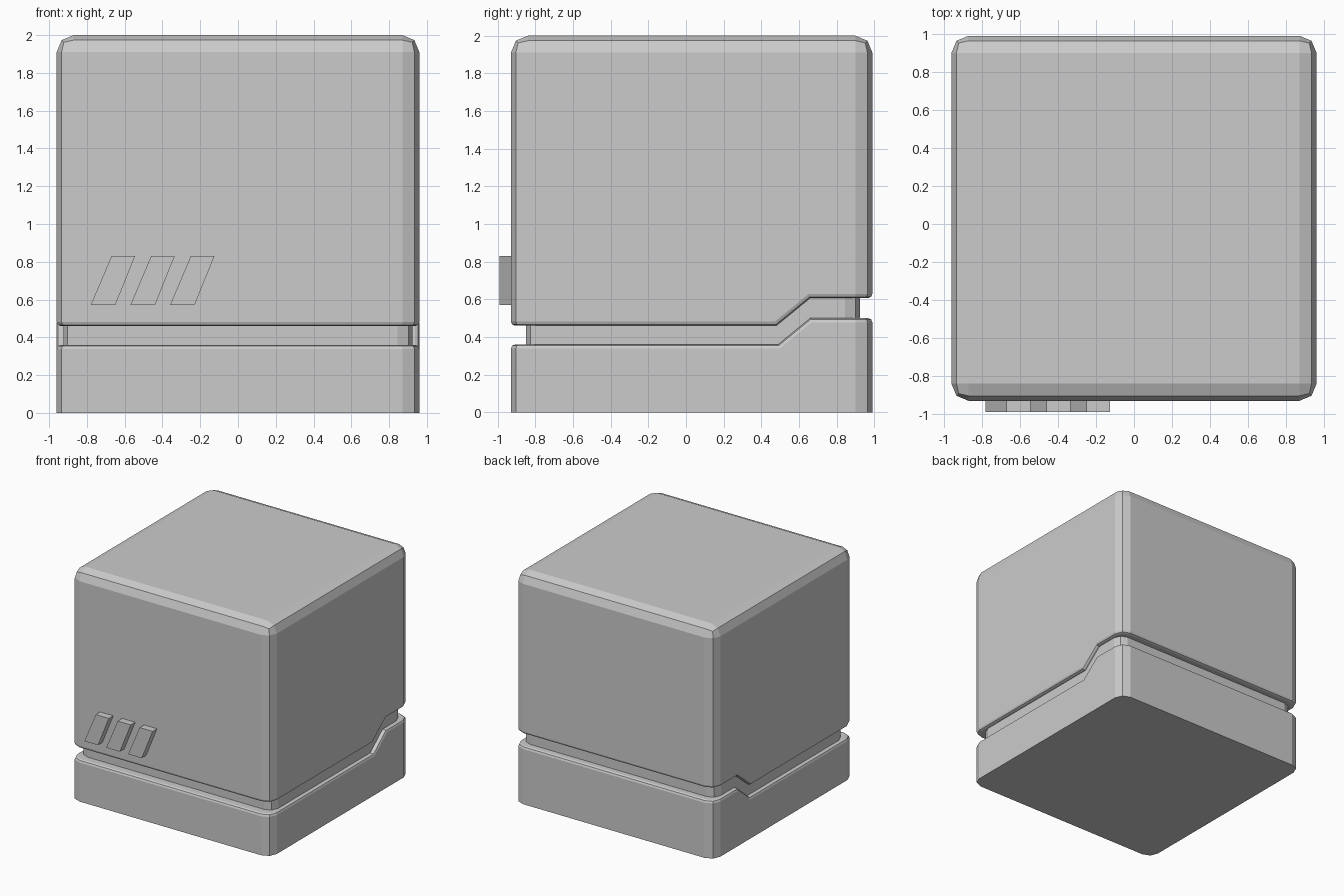
import bpy, bmesh
from mathutils import Vector

if "Cube" in bpy.data.objects:
    bpy.data.objects.remove(bpy.data.objects["Cube"])

X, Y0, Y1 = 0.96, -0.93, 0.99      # half width, front and back of the case


def prism(name, pts, to3d, depth):
    """Extrude a 2D profile along a depth vector; returns object name and bmesh."""
    bm = bmesh.new()
    face = bm.faces.new([bm.verts.new(to3d(p)) for p in pts])
    ext = bmesh.ops.extrude_face_region(bm, geom=[face])
    verts = [g for g in ext["geom"] if isinstance(g, bmesh.types.BMVert)]
    bmesh.ops.translate(bm, verts=verts, vec=depth)
    bmesh.ops.recalc_face_normals(bm, faces=bm.faces)
    return bm


def bevel(bm, test, width, segments=2):
    bm.normal_update()
    edges = [e for e in bm.edges if test(e)]
    bmesh.ops.bevel(bm, geom=edges, offset=width, offset_type='OFFSET',
                    segments=segments, profile=0.5, affect='EDGES', clamp_overlap=True)


def finish(name, bm):
    bmesh.ops.recalc_face_normals(bm, faces=bm.faces)
    me = bpy.data.meshes.new(name)
    bm.to_mesh(me)
    bm.free()
    ob = bpy.data.objects.new(name, me)
    bpy.context.collection.objects.link(ob)
    return ob


def vertical(e):
    d = e.verts[1].co - e.verts[0].co
    return abs(d.z) > 0.99 * d.length


def at_height(z):
    return lambda e: all(abs(v.co.z - z) < 1e-4 for v in e.verts)


def lip(sign):
    """Outline of the stepped seam: one seam face meeting one upright wall."""
    def test(e):
        if len(e.link_faces) != 2:
            return False
        n = sorted(f.normal.z * sign for f in e.link_faces)
        mid = (e.verts[0].co.z + e.verts[1].co.z) / 2
        return abs(n[0]) < 0.1 and n[1] > 0.5 and 0.2 < mid < 0.8
    return test


def yz(x):
    return lambda p: (x, p[0], p[1])


# Lower base with a stepped top
bm = prism("base", [(Y0, 0), (Y1, 0), (Y1, 0.5), (0.66, 0.5), (0.49, 0.36), (Y0, 0.36)],
           yz(-X), Vector((2 * X, 0, 0)))
bevel(bm, vertical, 0.09)
bevel(bm, lip(1), 0.022)
finish("base", bm)

# Upper housing with a matching stepped underside
bm = prism("housing", [(Y0, 0.46), (0.48, 0.46), (0.66, 0.607), (Y1, 0.607), (Y1, 2), (Y0, 2)],
           yz(-X), Vector((2 * X, 0, 0)))
top = at_height(2)
bevel(bm, lambda e: vertical(e) or top(e), 0.09)
bevel(bm, lip(-1), 0.022)
finish("housing", bm)

# Recessed core seen in the seam
bm = prism("seam_core", [(-0.85, 0.3), (0.925, 0.3), (0.925, 0.66), (-0.85, 0.66)],
           yz(-0.925), Vector((1.85, 0, 0)))
bevel(bm, vertical, 0.08)
finish("seam_core", bm)

# Three slanted bars on the front
for i in range(3):
    x = -0.78 + 0.21 * i
    bm = prism("bar", [(x, 0.57), (x + 0.13, 0.57), (x + 0.235, 0.83), (x + 0.11, 0.83)],
               lambda p: (p[0], -0.99, p[1]), Vector((0, 0.08, 0)))
    finish(f"front_bar_{i + 1}", bm)
